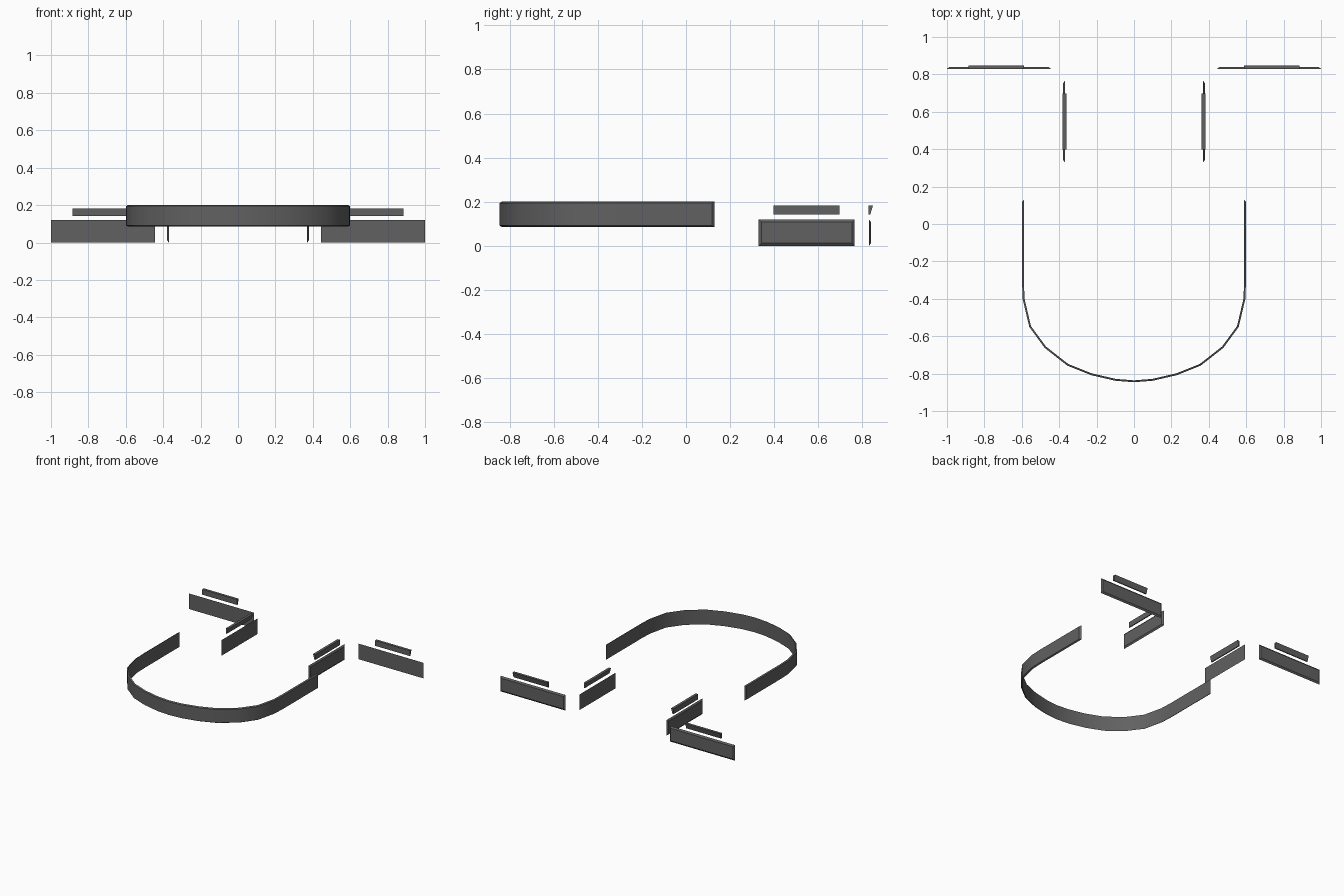
import bpy, bmesh
from mathutils import Vector, Matrix, Euler
from math import pi

if "Cube" in bpy.data.objects:
    bpy.data.objects.remove(bpy.data.objects["Cube"])

dark = bpy.data.materials.new("dark_grey")
dark.diffuse_color = (.12, .12, .12, 1)
dark.use_nodes = True
dark.node_tree.nodes["Principled BSDF"].inputs["Base Color"].default_value = dark.diffuse_color


def make(name, verts, faces, mat=None):
    me = bpy.data.meshes.new(name)
    me.from_pydata([tuple(mat @ Vector(v)) if mat else tuple(v) for v in verts], [], faces)
    bm = bmesh.new()
    bm.from_mesh(me)
    bmesh.ops.recalc_face_normals(bm, faces=bm.faces)
    bm.to_mesh(me)
    bm.free()
    me.materials.append(dark)
    ob = bpy.data.objects.new(name, me)
    bpy.context.collection.objects.link(ob)
    return ob


def mirror(ob):
    ob.modifiers.new("mirror", 'MIRROR').use_axis[0] = True


def loft(name, rings, mat=None):
    # four-sided cross-sections joined end to end
    verts = [v for r in rings for v in r]
    faces = [(0, 1, 2, 3)]
    for i in range(len(rings) - 1):
        a, b = 4 * i, 4 * i + 4
        faces += [(a + k, a + (k + 1) % 4, b + (k + 1) % 4, b + k) for k in range(4)]
    n = len(verts)
    faces.append((n - 1, n - 2, n - 3, n - 4))
    return make(name, verts, faces, mat)


def panel(name, length, z0, z1, depth, inset, mat):
    # thin plate whose +y face is smaller all round
    h, i = length / 2, inset
    rings = []
    for s in (-1, 1):
        rings.append([(s * h, 0, z0), (s * (h - i), depth, z0 + i),
                      (s * (h - i), depth, z1 - i), (s * h, 0, z1)])
    mirror(loft(name, rings, mat))


def strip(name, length, mat):
    # wedge ledge, wider at the top
    h = length / 2
    rings = [[(s * h, 0, .142), (s * h, .008, .142), (s * h, .02, .183), (s * h, 0, .183)]
             for s in (-1, 1)]
    mirror(loft(name, rings, mat))


def place(x, y, rot=0):
    return Matrix.Translation((x, y, 0)) @ Euler((0, 0, rot)).to_matrix().to_4x4()


# curved U-shaped band
half = [(.599, .13), (.599, -.3), (.595, -.402), (.56, -.55), (.478, -.662),
        (.357, -.757), (.23, -.808), (.1, -.838), (0, -.846)]
path = [Vector(p) for p in half] + [Vector((-x, y)) for x, y in half[-2::-1]]
rings = []
for i, p in enumerate(path):
    t = (path[min(i + 1, len(path) - 1)] - path[max(i - 1, 0)]).normalized()
    q = p + Vector((t.y, -t.x)) * .01
    o = p.copy()
    if i in (0, len(path) - 1):
        o.y -= .013
    rings.append([(q.x, q.y, .086), (o.x, o.y, .092), (o.x, o.y, .194), (q.x, q.y, .2)])
band = loft("curved_band", rings)
bpy.context.view_layer.objects.active = band
band.select_set(True)
bpy.ops.object.shade_smooth_by_angle(angle=pi / 6)

# rear plates and ledges
panel("rear_plate", .555, 0, .12, .009, .012, place(.7225, .83))
strip("rear_ledge", .297, place(.736, .828))

# inner side plates and ledges
panel("side_plate", .435, 0, .12, .009, .012, place(.37, .5475, -pi / 2))
strip("side_ledge", .3, place(.381, .547, pi / 2))
